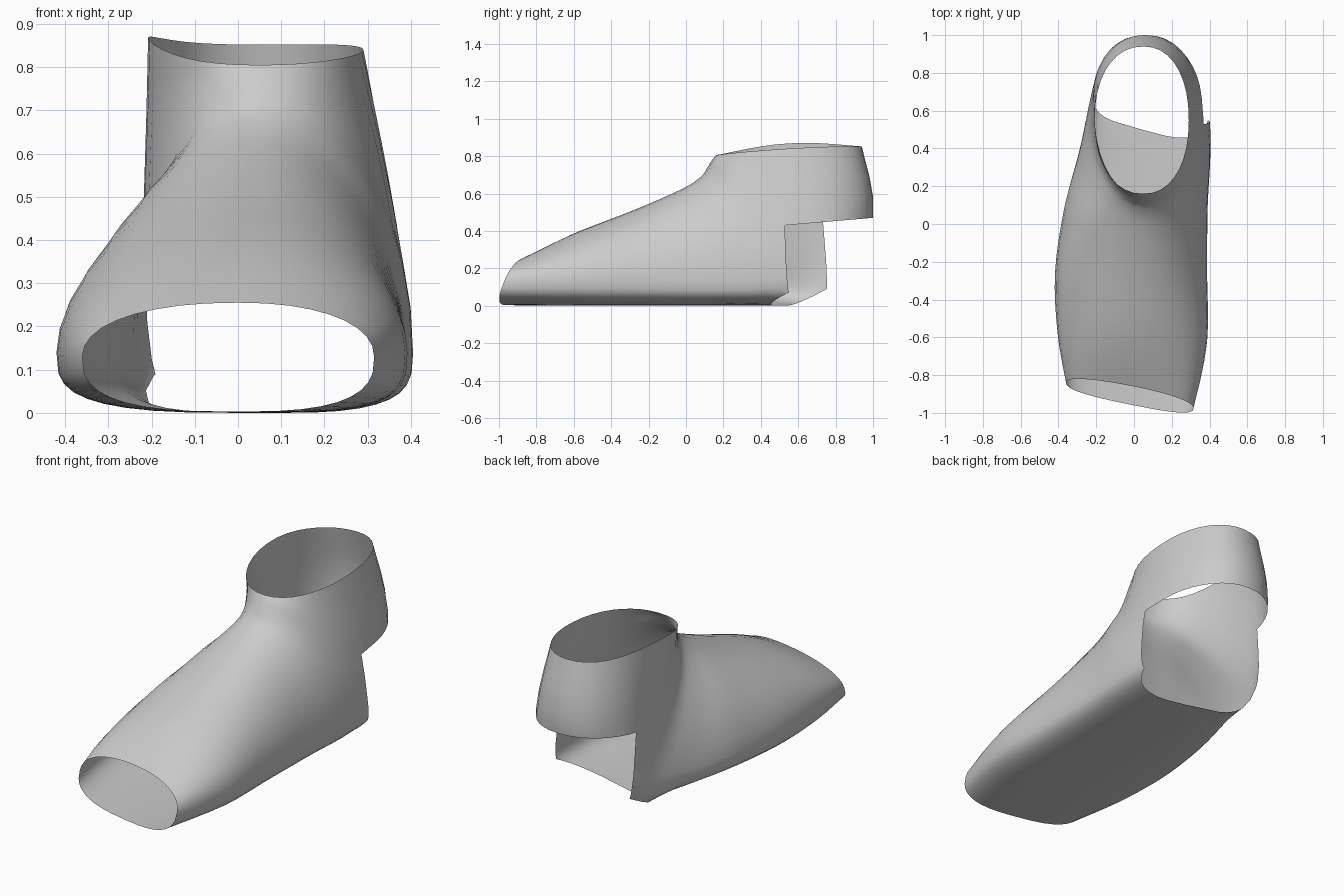
import bpy, bmesh, math
from mathutils import Vector

if "Cube" in bpy.data.objects:
    bpy.data.objects.remove(bpy.data.objects["Cube"])

# Rings from toe opening to ankle opening, each spanning a top and a sole/heel point:
# top y, top z, bottom y, bottom z, left x, right x, ridge x, height of widest point,
# upper squareness, lower squareness, sideways skew, rim lift
RINGS = [
    (-.86, .255, -.96, .003, -.36, .315, 0, .50, 2.2, 2.8, -.20, 0),
    (-.60, .385, -.60, 0, -.405, .387, .03, .36, 2.0, 3.2, -.06, 0),
    (-.27, .515, -.25, 0, -.418, .387, .05, .27, 1.9, 3.3, 0, 0),
    (-.02, .625, .12, 0, -.368, .390, .05, .21, 1.9, 3.3, 0, 0),
    (.08, .69, .47, 0, -.285, .405, .05, .20, 2.0, 3.2, 0, 0),
    (.115, .74, .82, .01, -.232, .392, .05, .28, 2.1, 2.6, 0, 0),
    (.14, .78, 1.0, .47, -.215, .335, .06, .40, 2.2, 2.2, 0, 0),
    (.16, .805, .94, .852, -.208, .29, .05, .50, 2.2, 2.2, 0, .028),
]
SIDES, STEPS = 36, 4


def spline(a, b, c, d, t):
    return [.5 * (2*q + (r-p)*t + (2*p-5*q+4*r-s)*t*t + (3*q-p-3*r+s)*t**3)
            for p, q, r, s in zip(a, b, c, d)]


def ring_points(p):
    ty, tz, by, bz, left, right, mid, f, nt, nb, skew, lift = p
    pts = []
    for i in range(SIDES):
        a = 2 * math.pi * i / SIDES
        c, s = math.cos(a), math.sin(a)
        n = nt if s >= 0 else nb
        w = abs(c) ** (2/n)
        h = abs(s) ** (2/n)
        x = mid + w * ((right - mid) if c > 0 else (left - mid))
        u = f + h * ((1 - f) if s >= 0 else -f)
        y = by + (ty - by) * u + skew * x
        z = bz + (tz - bz) * u + lift * math.sin(math.pi * u) * (1 - 2*x)
        pts.append((x, y, max(z, 0)))
    return pts


# Open-toe sleeve, lofted through the rings
bm = bmesh.new()
rows = []
last = len(RINGS) - 1
for k in range(last):
    a, d = RINGS[max(k-1, 0)], RINGS[min(k+2, last)]
    for j in range(STEPS + (k == last - 1)):
        p = spline(a, RINGS[k], RINGS[k+1], d, j / STEPS)
        rows.append([bm.verts.new(v) for v in ring_points(p)])
for r0, r1 in zip(rows, rows[1:]):
    for i in range(SIDES):
        j = (i + 1) % SIDES
        bm.faces.new((r0[i], r0[j], r1[j], r1[i]))

# Planes bounding the heel opening: upright sides, ankle band edge, sole edge
SIDE = Vector((-.2, .757, .09)), Vector((.215, .61, .05)).normalized()
BAND = Vector((0, .53, .43)), Vector((0, .085, -1)).normalized()
SOLE = Vector((-.2, .757, .09)), Vector((.0136, .0479, -.1003)).normalized()


def past(f, plane):
    return (f.calc_center_median() - plane[0]).dot(plane[1]) > 0


def split(faces, plane):
    geom = list({g for f in faces for g in [*f.verts, *f.edges, f]})
    bmesh.ops.bisect_plane(bm, geom=geom, dist=1e-5, plane_co=plane[0], plane_no=plane[1])


def remove(test):
    bmesh.ops.delete(bm, geom=[f for f in bm.faces if test(f)], context='FACES')


split([f for f in bm.faces if f.calc_center_median().z < .6], SIDE)
split([f for f in bm.faces if past(f, SIDE)], BAND)
remove(lambda f: past(f, SIDE) and past(f, BAND))
split([f for f in bm.faces if f.calc_center_median().y > .2
       and f.calc_center_median().z < .25], SOLE)
remove(lambda f: past(f, SOLE) and f.calc_center_median().z < .25)
bmesh.ops.recalc_face_normals(bm, faces=bm.faces)
for f in bm.faces:
    f.smooth = True

me = bpy.data.meshes.new("ankle_sleeve")
bm.to_mesh(me)
bm.free()
ob = bpy.data.objects.new("ankle_sleeve", me)
bpy.context.collection.objects.link(ob)
